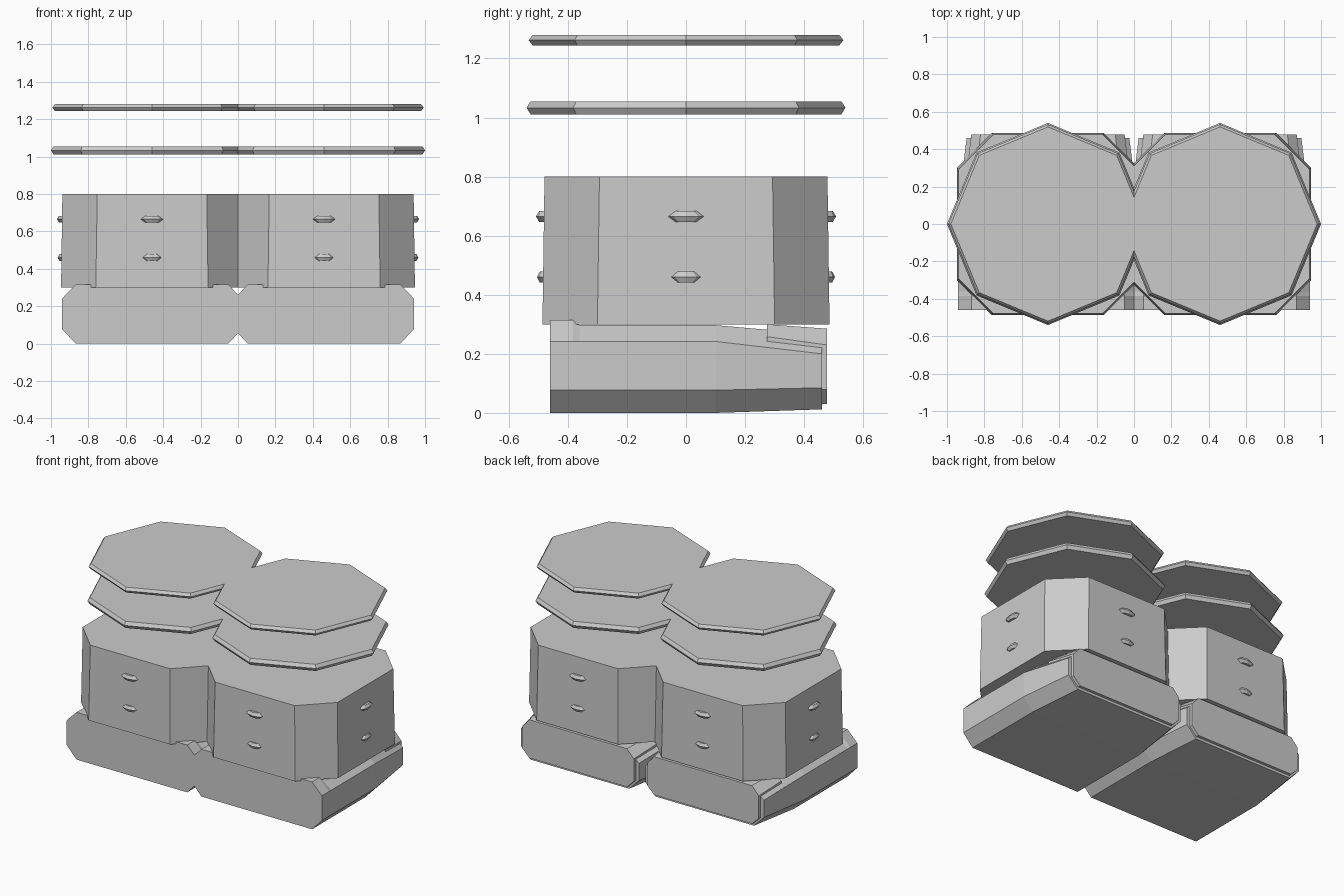
import bpy, bmesh
from math import cos, sin, pi

cube = bpy.data.objects.get("Cube")
if cube:
    bpy.data.objects.remove(cube, do_unlink=True)

CX = 0.46  # centre line of each half

grey = bpy.data.materials.new("light_grey")
grey.use_nodes = True
COLOUR = (0.6, 0.6, 0.6, 1)
grey.diffuse_color = COLOUR
grey.node_tree.nodes["Principled BSDF"].inputs["Base Color"].default_value = COLOUR


def loft(bm, rings):
    """Skin closed rings of points and cap both ends."""
    loops = [[bm.verts.new(p) for p in ring] for ring in rings]
    n = len(loops[0])
    for a, b in zip(loops, loops[1:]):
        for i in range(n):
            j = (i + 1) % n
            bm.faces.new((a[i], a[j], b[j], b[i]))
    bm.faces.new(loops[0][::-1])
    bm.faces.new(loops[-1])


def finish(name, bm):
    """Trim the half at the centre plane and mirror it."""
    bmesh.ops.recalc_face_normals(bm, faces=bm.faces)
    bmesh.ops.bisect_plane(bm, geom=bm.verts[:] + bm.edges[:] + bm.faces[:],
                           plane_co=(0, 0, 0), plane_no=(1, 0, 0), clear_inner=True)
    mesh = bpy.data.meshes.new(name)
    bm.to_mesh(mesh)
    bm.free()
    mesh.materials.append(grey)
    ob = bpy.data.objects.new(name, mesh)
    bpy.context.collection.objects.link(ob)
    mod = ob.modifiers.new("Mirror", "MIRROR")
    mod.use_clip = True


def chamfered(w, h, cut):
    """Rectangle of half sizes w, h with cut corners."""
    a, b = w - cut, h - cut
    return [(a, -h), (w, -b), (w, b), (a, h), (-a, h), (-w, b), (-w, -b), (-a, -h)]


def octagon(r, rx=1, ry=1):
    return [(r * rx * cos(k * pi / 4), r * ry * sin(k * pi / 4)) for k in range(8)]


def section(y, w, bottom, low, high, top, cut):
    """Cross-section of the base at one depth."""
    a = w - cut
    pts = [(a, bottom), (w, low), (w, high), (a, top),
           (-a, top), (-w, high), (-w, low), (-a, bottom)]
    return [(CX + x, y, z) for x, z in pts]


# Floating roof plates with bevelled rims
for name, z, r, t in (("lower_plate", 1.033, 0.54, 0.022), ("upper_plate", 1.262, 0.533, 0.018)):
    bm = bmesh.new()
    loft(bm, [[(CX + x, y, z + dz) for x, y in octagon(r + dr)]
              for dz, dr in ((-t, -0.014), (0, 0), (t, -0.014))])
    finish(name, bm)

# Main body, slightly wider at the bottom
bm = bmesh.new()
loft(bm, [[(CX + x, y, z) for x, y in chamfered(w, w, 0.186)]
          for z, w in ((0.3, 0.486), (0.8, 0.479))])
finish("body", bm)

# Base with raised front lip and tapering rear
bm = bmesh.new()
loft(bm, [section(-0.46, 0.48, 0, 0.077, 0.242, 0.315, 0.072),
          section(-0.385, 0.48, 0, 0.077, 0.242, 0.315, 0.072),
          section(-0.36, 0.48, 0, 0.077, 0.242, 0.297, 0.072),
          section(0.1, 0.48, 0, 0.077, 0.242, 0.297, 0.072),
          section(0.46, 0.435, 0.012, 0.085, 0.2, 0.265, 0.072)])
finish("base", bm)

# Rear end block
bm = bmesh.new()
loft(bm, [section(0.275, 0.435, 0.02, 0.075, 0.258, 0.3, 0.05),
          section(0.478, 0.41, 0.03, 0.08, 0.23, 0.285, 0.05)])
finish("rear_block", bm)

# Small studs on the front, back and outer side
bm = bmesh.new()
for z, r in ((0.665, 0.06), (0.46, 0.052)):
    for x, y, rx, ry in ((CX, -0.481, 1, 0.45), (CX, 0.481, 1, 0.45), (CX + 0.481, 0, 0.45, 1)):
        loft(bm, [[(x + u, y + v, z + dz) for u, v in octagon(r * s, rx, ry)]
                  for dz, s in ((-0.018, 0.6), (0, 1), (0.018, 0.6))])
finish("studs", bm)
